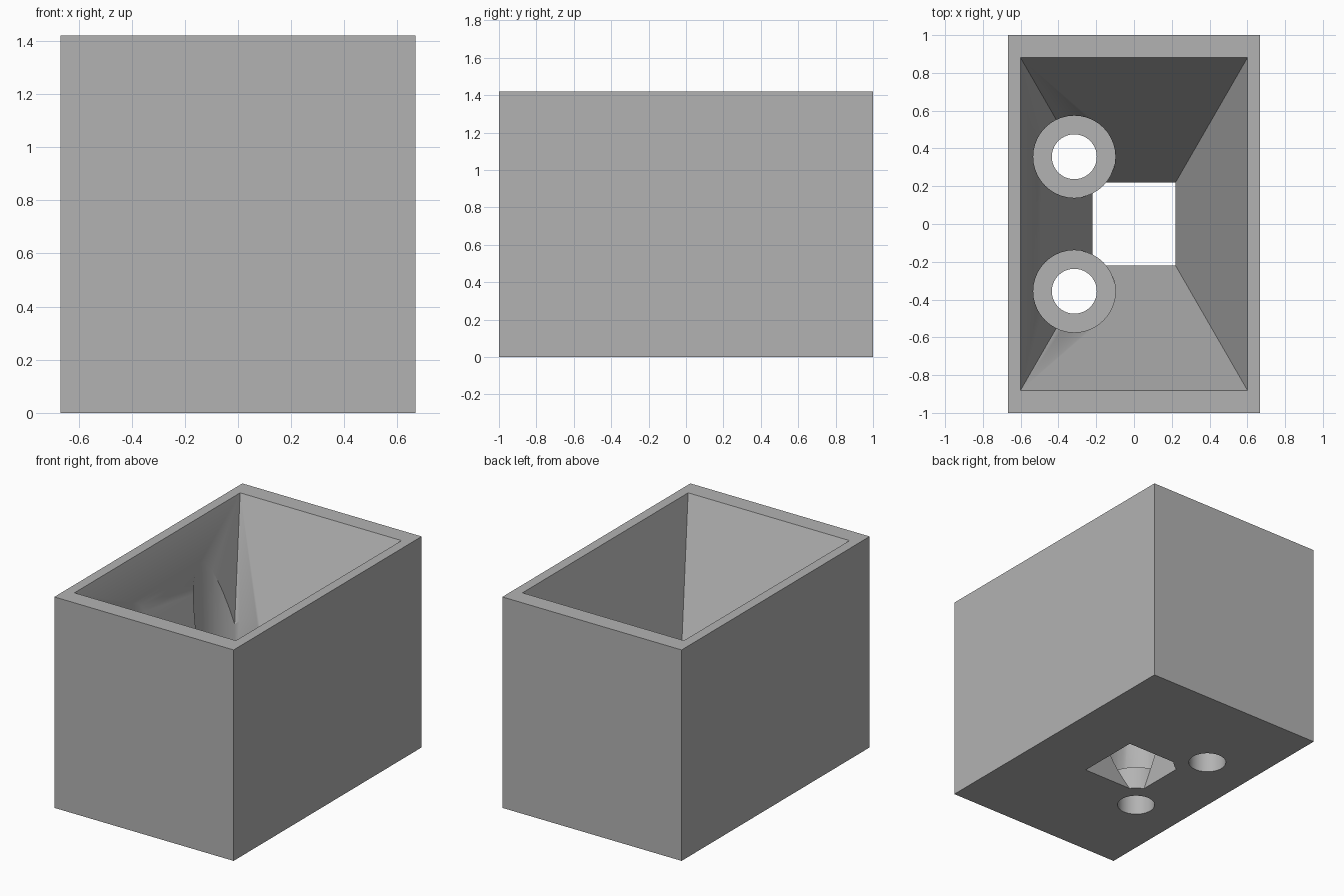
import bpy
import bmesh
import math

cube = bpy.data.objects.get("Cube")
if cube:
    bpy.data.objects.remove(cube, do_unlink=True)

W, D, H = 1.335, 2.0, 1.42        # outer block
OUTLET = 0.22                     # half side of the square outlet
RIM_X, RIM_Y = 0.601, 0.881       # half sides of the open top
HOLE_X, HOLE_Y = -0.316, 0.356    # screw hole position
SEAT_R, HOLE_R, SEAT_Z = 0.217, 0.119, 0.155

grey = bpy.data.materials.new("plain grey")
grey.use_nodes = True
colour = (0.45, 0.45, 0.45, 1)
grey.diffuse_color = colour
grey.node_tree.nodes["Principled BSDF"].inputs["Base Color"].default_value = colour


def add_object(name, bm):
    bmesh.ops.recalc_face_normals(bm, faces=bm.faces)
    mesh = bpy.data.meshes.new(name)
    bm.to_mesh(mesh)
    bm.free()
    mesh.materials.append(grey)
    obj = bpy.data.objects.new(name, mesh)
    bpy.context.collection.objects.link(obj)
    return obj


def tapered_block(name, z0, z1, size_at):
    """Box whose half width and half depth at each height come from size_at(z)."""
    bm = bmesh.new()
    bmesh.ops.create_cube(bm, size=2)
    for v in bm.verts:
        z = z1 if v.co.z > 0 else z0
        hx, hy = size_at(z)
        v.co = (v.co.x * hx, v.co.y * hy, z)
    return add_object(name, bm)


def cylinder(name, y, radius, z0, z1):
    bm = bmesh.new()
    bmesh.ops.create_cone(bm, cap_ends=True, segments=40, radius1=radius,
                          radius2=radius, depth=z1 - z0)
    bmesh.ops.translate(bm, verts=bm.verts, vec=(HOLE_X, y, (z0 + z1) / 2))
    return add_object(name, bm)


def cut(target, cutter):
    """Subtract the cutter from the target, then discard the cutter."""
    cutter.hide_render = True
    mod = target.modifiers.new("cut", 'BOOLEAN')
    mod.operation = 'DIFFERENCE'
    mod.solver = 'EXACT'
    mod.object = cutter
    bpy.context.view_layer.objects.active = target
    bpy.ops.object.modifier_apply(modifier=mod.name)
    bpy.data.objects.remove(cutter, do_unlink=True)


def funnel_size(z):
    t = z / H
    return OUTLET + (RIM_X - OUTLET) * t, OUTLET + (RIM_Y - OUTLET) * t


# Solid block and the funnel-shaped void
body = tapered_block("hopper_body", 0, H, lambda z: (W / 2, D / 2))
funnel = tapered_block("funnel_cutter", -0.1, H + 0.1, funnel_size)

# Round bosses stay solid inside the funnel
for y in (-HOLE_Y, HOLE_Y):
    cut(funnel, cylinder("boss_keeper", y, SEAT_R, -0.3, SEAT_Z + 0.1))
cut(body, funnel)

# Wide bores down to the screw seats, then narrow through holes
for y in (-HOLE_Y, HOLE_Y):
    cut(body, cylinder("bore_cutter", y, SEAT_R + 0.0006, SEAT_Z, H + 0.2))
    cut(body, cylinder("hole_cutter", y, HOLE_R, -0.2, H + 0.3))

# Smooth round walls, sharp edges elsewhere
bpy.ops.object.select_all(action='DESELECT')
body.select_set(True)
bpy.context.view_layer.objects.active = body
bpy.ops.object.shade_smooth_by_angle(angle=math.radians(30))
